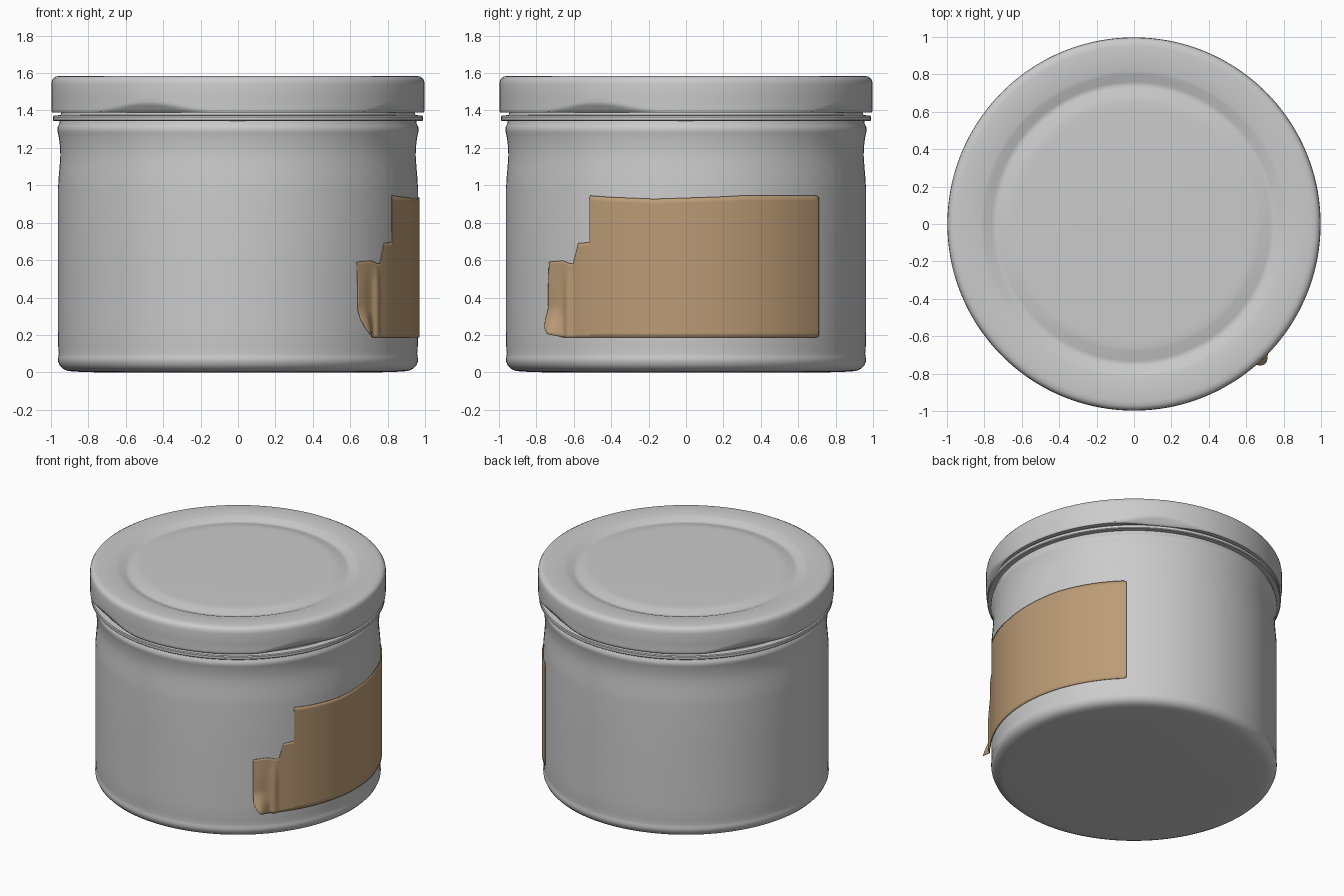
import bpy, bmesh
from math import sin, cos, pi, radians, exp, hypot, degrees

if "Cube" in bpy.data.objects:
    bpy.data.objects.remove(bpy.data.objects["Cube"])

SEG = 144


def smooth(t):
    t = max(0.0, min(1.0, t))
    return t * t * (3 - 2 * t)


def interp(table, x):
    for (x0, y0), (x1, y1) in zip(table, table[1:]):
        if x <= x1:
            return y0 + (y1 - y0) * max(0.0, (x - x0) / (x1 - x0))
    return table[-1][1]


def finish(bm, name, angle=35, fix_normals=True):
    if fix_normals:
        bmesh.ops.recalc_face_normals(bm, faces=bm.faces)
    mesh = bpy.data.meshes.new(name)
    bm.to_mesh(mesh)
    bm.free()
    ob = bpy.data.objects.new(name, mesh)
    bpy.context.collection.objects.link(ob)
    bpy.ops.object.select_all(action='DESELECT')
    ob.select_set(True)
    bpy.context.view_layer.objects.active = ob
    bpy.ops.object.shade_smooth_by_angle(angle=radians(angle))
    return ob


def lathe(name, profile, warp=None):
    """Spin (r, z) points round z; the two ends are capped flat."""
    bm = bmesh.new()
    rings = []
    for r, z in profile:
        ring = []
        for i in range(SEG):
            a = 2 * pi * i / SEG
            rr = warp(r, z, a) if warp else r
            ring.append(bm.verts.new((rr * cos(a), rr * sin(a), z)))
        rings.append(ring)
    for lo, hi in zip(rings, rings[1:]):
        for i in range(SEG):
            j = (i + 1) % SEG
            bm.faces.new((lo[i], lo[j], hi[j], hi[i]))
    bm.faces.new(rings[0][::-1])
    bm.faces.new(rings[-1])
    return finish(bm, name)


# Glass body: rounded foot, straight wall, waisted shoulder, bead, neck
lathe("jar_body", [
    (0.76, 0.0), (0.88, 0.004), (0.915, 0.009), (0.938, 0.02), (0.953, 0.036),
    (0.961, 0.055), (0.963, 0.07), (0.960, 0.085), (0.958, 0.10), (0.961, 0.13),
    (0.962, 0.25), (0.962, 0.6), (0.962, 0.98), (0.960, 1.03), (0.954, 1.10),
    (0.950, 1.16), (0.951, 1.20), (0.957, 1.25), (0.962, 1.275), (0.966, 1.29),
    (0.966, 1.305), (0.961, 1.318), (0.955, 1.33), (0.955, 1.36), (0.94, 1.40),
    (0.94, 1.47)])

# Thin sealing ring below the lid
lathe("neck_ring", [(0.94, 1.343), (0.985, 1.343), (0.99, 1.348), (0.99, 1.366),
                    (0.985, 1.372), (0.95, 1.376)])


# Screw lid: four lugs pressed inward at the lower edge of the skirt
def lugs(r, z, a):
    if r < 0.96 or z > 1.46:
        return r
    off = (degrees(a) - 61 + 90 + 45) % 90 - 45
    height = 0.052 * cos(pi / 2 * min(1, abs(off) / 21)) ** 1.5
    edge = 1.388 + height
    return r - 0.7 * max(0.0, edge - z)


lathe("lid", [
    (0.92, 1.388), (0.975, 1.388), (0.992, 1.388), (0.996, 1.394), (0.997, 1.405),
    (0.997, 1.415), (0.997, 1.425), (0.997, 1.435), (0.997, 1.447), (0.998, 1.47),
    (0.998, 1.54), (0.995, 1.56), (0.986, 1.574), (0.972, 1.582), (0.95, 1.585),
    (0.90, 1.585), (0.82, 1.582), (0.80, 1.577), (0.76, 1.561), (0.745, 1.557),
    (0.73, 1.560), (0.68, 1.573), (0.66, 1.576), (0.62, 1.577)], lugs)

# Torn paper label wrapped on the right side: edge heights by angle
top_edge = [(-49, 0.59), (-45, 0.595), (-43, 0.597), (-40, 0.582), (-38.5, 0.58),
            (-36.4, 0.69), (-32.1, 0.695), (-32, 0.945), (-25, 0.937), (-10, 0.927),
            (10, 0.938), (18, 0.945), (46, 0.945), (47, 0.935)]
low_edge = [(-49, 0.28), (-48, 0.235), (-46.6, 0.205), (-44.5, 0.195),
            (-42, 0.186), (46, 0.185), (47, 0.195)]


def label_radius(a, z):
    curl = 0.05 * smooth((-41.5 - a) / 5.5) * smooth((0.36 - z) / 0.17)
    fade = smooth((0.62 - z) / 0.2)
    fold = 0.012 * fade * exp(-((a + 40.5) / 1.3) ** 2)
    lift = 0.006 * fade * smooth((-43 - a) / 4)
    return 0.967 + curl + fold + lift


angles = sorted({-49 + 0.5 * i for i in range(36)} | {-32.1, -32, -36.4, 46.5, 47}
                | {-31 + 1.0 * i for i in range(78)})
ROWS = 28
bm = bmesh.new()
cols = []
for a in angles:
    lo, hi = interp(low_edge, a), interp(top_edge, a)
    col = []
    for k in range(ROWS + 1):
        z = lo + (hi - lo) * k / ROWS
        r = label_radius(a, z)
        col.append(bm.verts.new((r * cos(radians(a)), r * sin(radians(a)), z)))
    cols.append(col)
for c, d in zip(cols, cols[1:]):
    for k in range(ROWS):
        bm.faces.new((c[k], d[k], d[k + 1], c[k + 1]))
label = finish(bm, "paper_label", 50, fix_normals=False)
solid = label.modifiers.new("paper_thickness", 'SOLIDIFY')
solid.thickness = 0.004
solid.offset = 1
paper = bpy.data.materials.new("kraft_paper")
paper.diffuse_color = (0.50, 0.33, 0.18, 1)
paper.use_nodes = True
paper.node_tree.nodes["Principled BSDF"].inputs["Base Color"].default_value = paper.diffuse_color
label.data.materials.append(paper)
